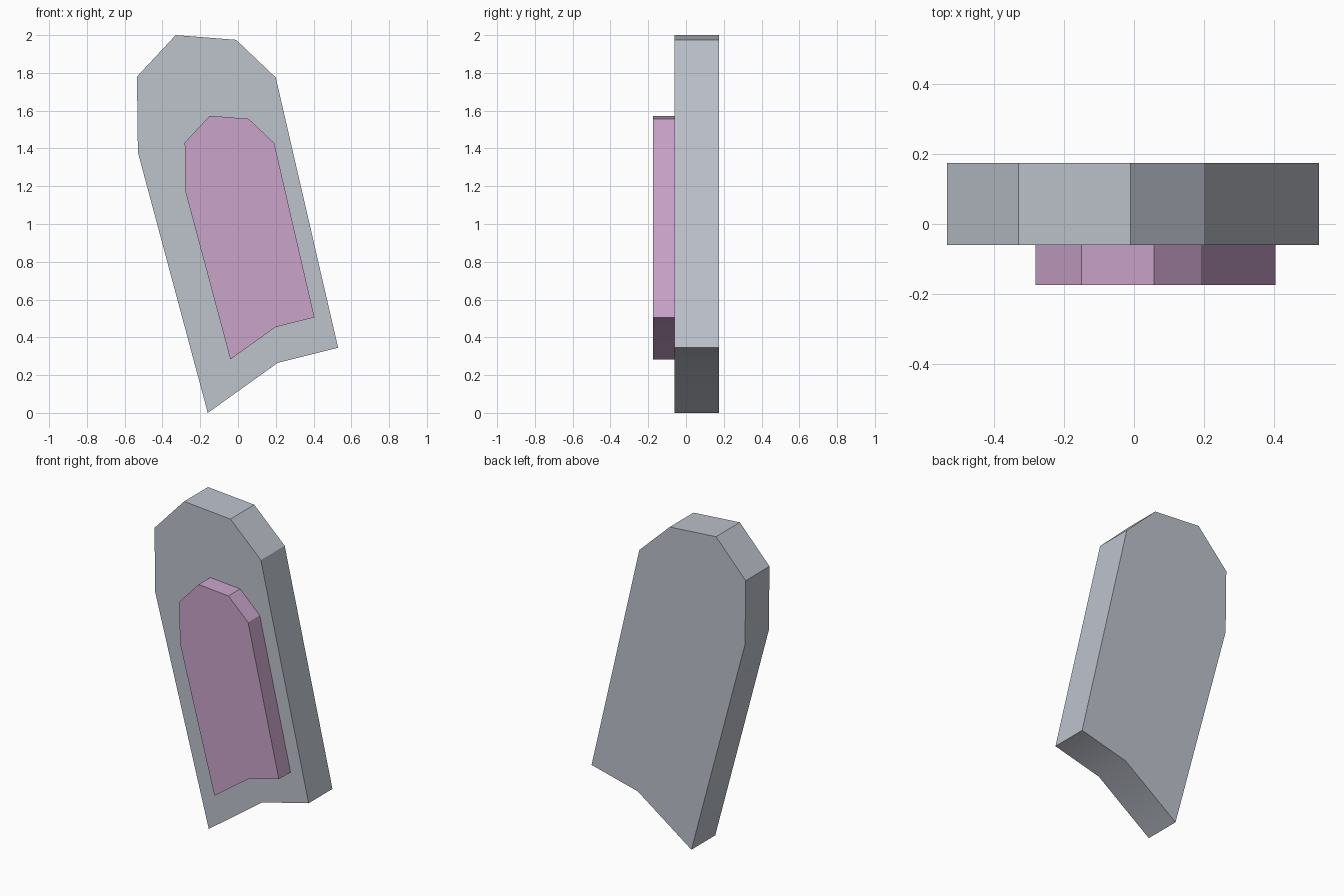
import bpy
import bmesh
import math

cube = bpy.data.objects.get("Cube")
if cube:
    bpy.data.objects.remove(cube, do_unlink=True)


def make_material(name, rgb):
    mat = bpy.data.materials.new(name)
    mat.use_nodes = True
    color = (*rgb, 1.0)
    mat.diffuse_color = color
    mat.node_tree.nodes["Principled BSDF"].inputs["Base Color"].default_value = color
    return mat


# Leaning outline (x, z), counter-clockwise from the bottom tip
OUTLINE = [(-0.16, 0.0), (0.21, 0.265), (0.53, 0.345), (0.20, 1.775),
           (-0.01, 1.975), (-0.33, 2.0), (-0.535, 1.78), (-0.53, 1.38)]


def make_slab(name, mat, y_front, y_back, scale=1.0, offset=(0.0, 0.0)):
    """Extrude the scaled outline from y_front to y_back."""
    bm = bmesh.new()
    face = bm.faces.new([bm.verts.new((x * scale + offset[0], y_front, z * scale + offset[1]))
                         for x, z in OUTLINE])
    back = bmesh.ops.extrude_face_region(bm, geom=[face], use_keep_orig=True)
    verts = [v for v in back["geom"] if isinstance(v, bmesh.types.BMVert)]
    bmesh.ops.translate(bm, verts=verts, vec=(0, y_back - y_front, 0))
    bmesh.ops.recalc_face_normals(bm, faces=bm.faces[:])
    mesh = bpy.data.meshes.new(name)
    bm.to_mesh(mesh)
    bm.free()
    mesh.materials.append(mat)
    obj = bpy.data.objects.new(name, mesh)
    bpy.context.collection.objects.link(obj)

    # Soften only the shallow bends
    bpy.ops.object.select_all(action='DESELECT')
    obj.select_set(True)
    bpy.context.view_layer.objects.active = obj
    bpy.ops.object.shade_smooth_by_angle(angle=math.radians(30))
    return obj


grey = make_material("cool grey", (0.51, 0.54, 0.60))
pink = make_material("soft pink", (0.59, 0.37, 0.59))

# Outer ear body and the raised inner panel on its front
make_slab("outer_ear", grey, -0.06, 0.175)
make_slab("inner_ear", pink, -0.175, -0.06, scale=0.645, offset=(0.063, 0.283))
